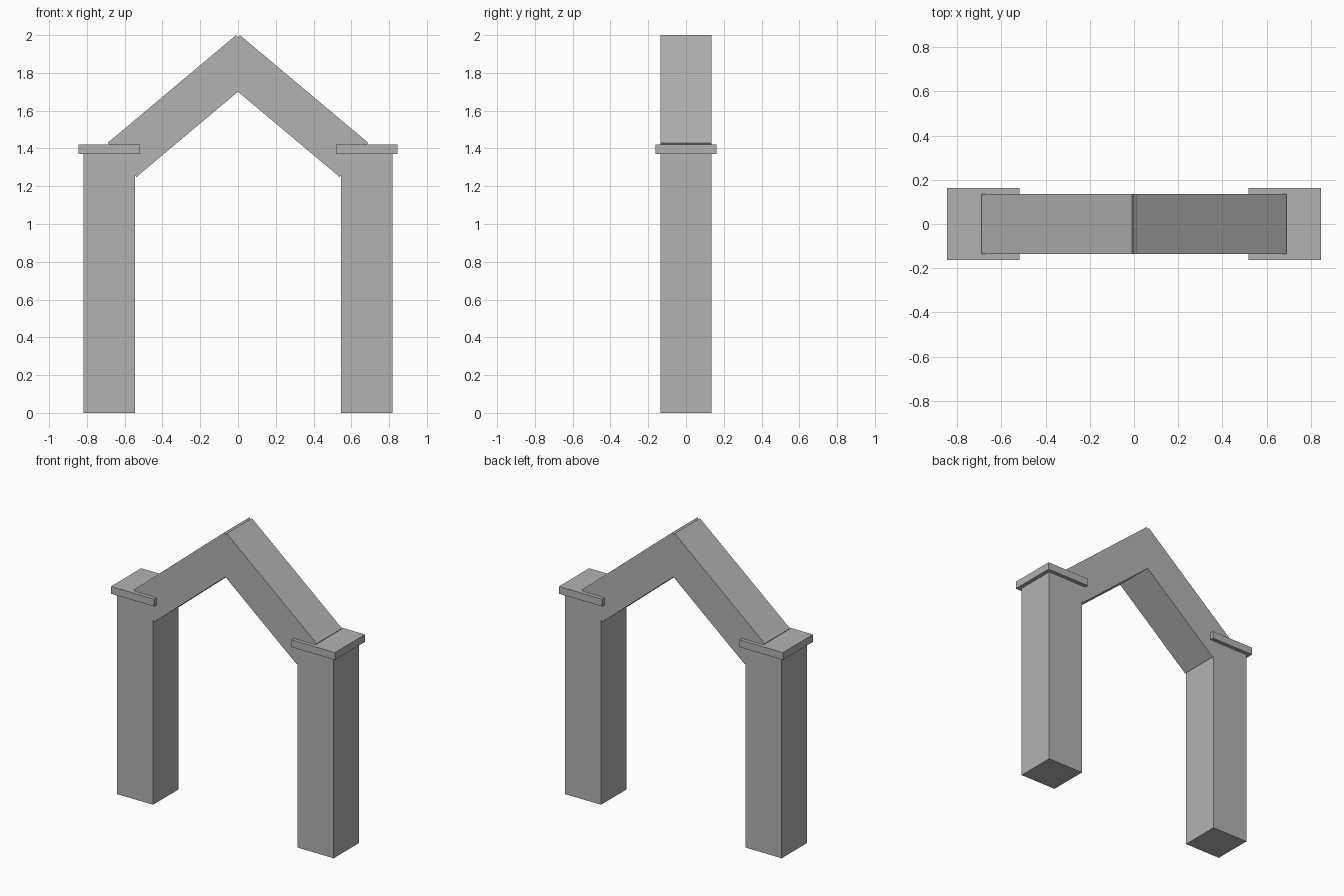
import bpy, bmesh, math
from mathutils import Vector

if "Cube" in bpy.data.objects:
    bpy.data.objects.remove(bpy.data.objects["Cube"])

stone = bpy.data.materials.new("grey stone")
stone.diffuse_color = (0.45, 0.45, 0.45, 1)
stone.use_nodes = True
stone.node_tree.nodes["Principled BSDF"].inputs["Base Color"].default_value = stone.diffuse_color


def prism(name, outline, half_depth):
    """Extrude an x-z outline evenly to both sides of y = 0."""
    bm = bmesh.new()
    face = bm.faces.new([bm.verts.new((x, -half_depth, z)) for x, z in outline])
    ext = bmesh.ops.extrude_face_region(bm, geom=[face])
    moved = [v for v in ext["geom"] if isinstance(v, bmesh.types.BMVert)]
    bmesh.ops.translate(bm, verts=moved, vec=(0, 2 * half_depth, 0))
    bmesh.ops.recalc_face_normals(bm, faces=bm.faces)
    mesh = bpy.data.meshes.new(name)
    bm.to_mesh(mesh)
    bm.free()
    mesh.materials.append(stone)
    obj = bpy.data.objects.new(name, mesh)
    bpy.context.collection.objects.link(obj)


def rect(x0, x1, z0, z1):
    return [(x0, z0), (x1, z0), (x1, z1), (x0, z1)]


# Sloping beam: square-ended bar running down from the ridge
angle = math.radians(40)
along = Vector((math.cos(angle), -math.sin(angle)))
inward = Vector((-math.sin(angle), -math.cos(angle)))
ridge = Vector((0.01, 2.0))
length, thick = 0.887, 0.236
beam = [ridge, ridge + along * length,
        ridge + along * length + inward * thick, ridge + inward * thick]

# Each side of the arch: pillar, cap slab and beam
for side, s in (("left", -1), ("right", 1)):
    for part, outline, half in (
            ("pillar", rect(0.546, 0.818, 0, 1.37), 0.136),
            ("cap", rect(0.519, 0.845, 1.37, 1.42), 0.162),
            ("beam", beam, 0.136)):
        prism(f"{side}_{part}", [(s * x, z) for x, z in outline], half)
